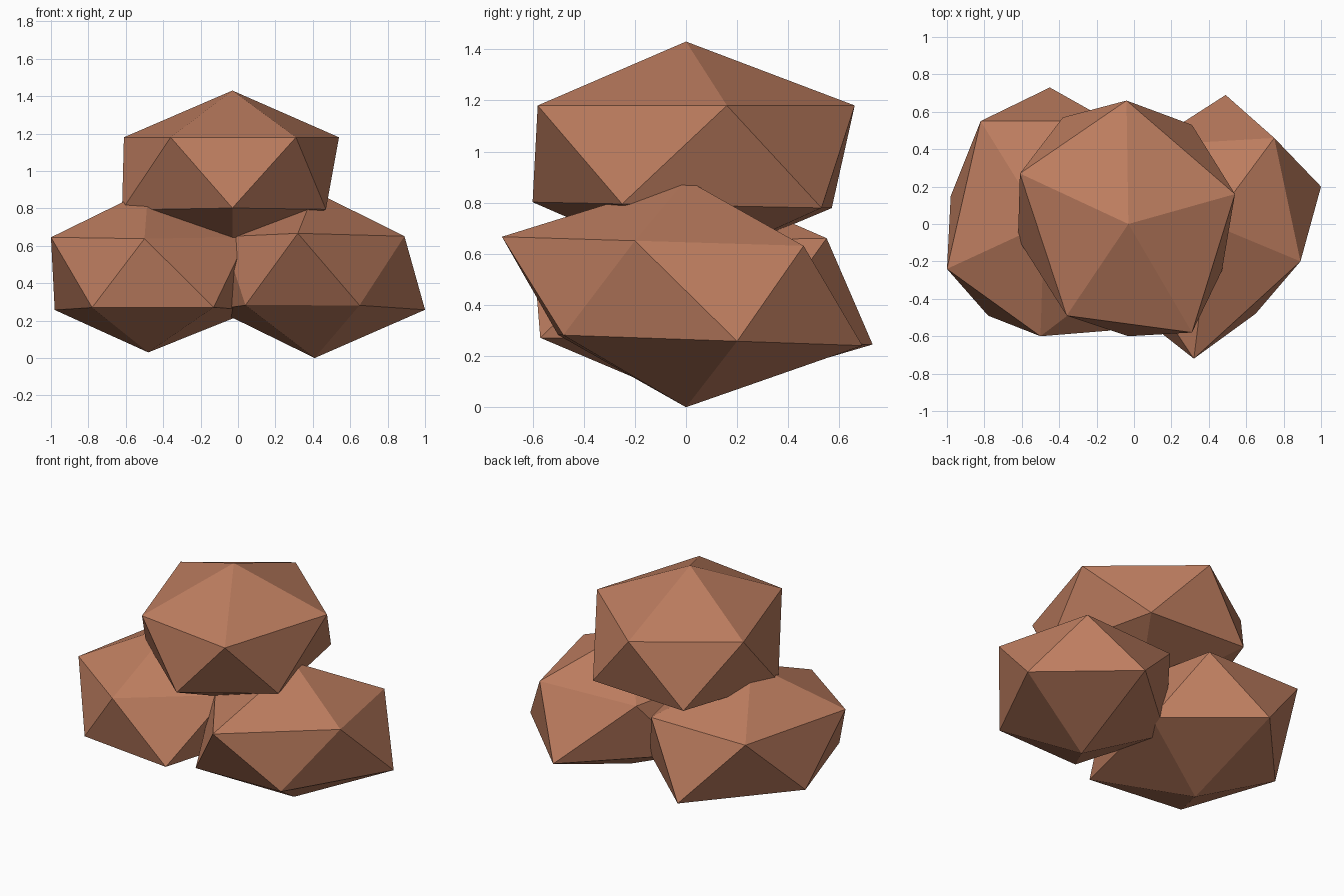
import bpy
import bmesh

default_cube = bpy.data.objects.get("Cube")
if default_cube:
    bpy.data.objects.remove(default_cube, do_unlink=True)


def make_material(name, colour):
    material = bpy.data.materials.new(name)
    material.use_nodes = True
    material.diffuse_color = colour
    shader = next(n for n in material.node_tree.nodes if n.type == "BSDF_PRINCIPLED")
    shader.inputs["Base Color"].default_value = colour
    shader.inputs["Roughness"].default_value = 0.9
    return material


def make_rock(name, axis, bottom, top, lower, upper, material):
    """Twenty-sided rock: two staggered five-point rings capped by two points.
    Each ring is (height, slope along y, outline)."""
    bm = bmesh.new()

    def make_ring(height, slope, outline):
        return [bm.verts.new((x, y, height + slope * y)) for x, y in outline]

    low_ring, high_ring = make_ring(*lower), make_ring(*upper)
    low_tip = bm.verts.new((axis, 0, bottom))
    high_tip = bm.verts.new((axis, 0, top))
    count = len(high_ring)
    for i in range(count):
        j = (i + 1) % count
        bm.faces.new((high_tip, high_ring[i], high_ring[j]))
        bm.faces.new((high_ring[i], low_ring[i], high_ring[j]))
        bm.faces.new((high_ring[j], low_ring[i], low_ring[j]))
        bm.faces.new((low_tip, low_ring[j], low_ring[i]))
    bmesh.ops.recalc_face_normals(bm, faces=bm.faces)

    mesh = bpy.data.meshes.new(name)
    bm.to_mesh(mesh)
    bm.free()
    mesh.materials.append(material)
    rock = bpy.data.objects.new(name, mesh)
    bpy.context.collection.objects.link(rock)
    return rock


clay = make_material("reddish_brown_stone", (0.51, 0.205, 0.115, 1.0))

# Rock resting on the other two
make_rock(
    "top_rock", axis=-0.03, bottom=0.54, top=1.43,
    lower=(0.79, -0.02, [(-0.38, 0.57), (-0.62, -0.08), (-0.03, -0.6), (0.47, -0.25), (0.31, 0.53)]),
    upper=(1.18, 0, [(-0.04, 0.66), (-0.61, 0.27), (-0.36, -0.49), (0.31, -0.58), (0.54, 0.16)]),
    material=clay,
)

# Base rock on the -x side
make_rock(
    "right_base_rock", axis=-0.48, bottom=0.03, top=0.9,
    lower=(0.26, -0.02, [(-0.98, 0.15), (-0.78, -0.49), (-0.13, -0.57), (0.08, 0.26), (-0.45, 0.73)]),
    upper=(0.65, 0.02, [(-0.82, 0.55), (-1, -0.24), (-0.5, -0.6), (0.05, -0.18), (-0.13, 0.55)]),
    material=clay,
)

# Base rock on the +x side
make_rock(
    "left_base_rock", axis=0.41, bottom=0, top=0.89,
    lower=(0.265, -0.035, [(0.65, -0.48), (1, 0.2), (0.49, 0.69), (-0.12, 0.15), (0.04, -0.5)]),
    upper=(0.645, -0.03, [(0.32, -0.72), (0.89, -0.2), (0.75, 0.46), (0.07, 0.42), (-0.08, -0.12)]),
    material=clay,
)
